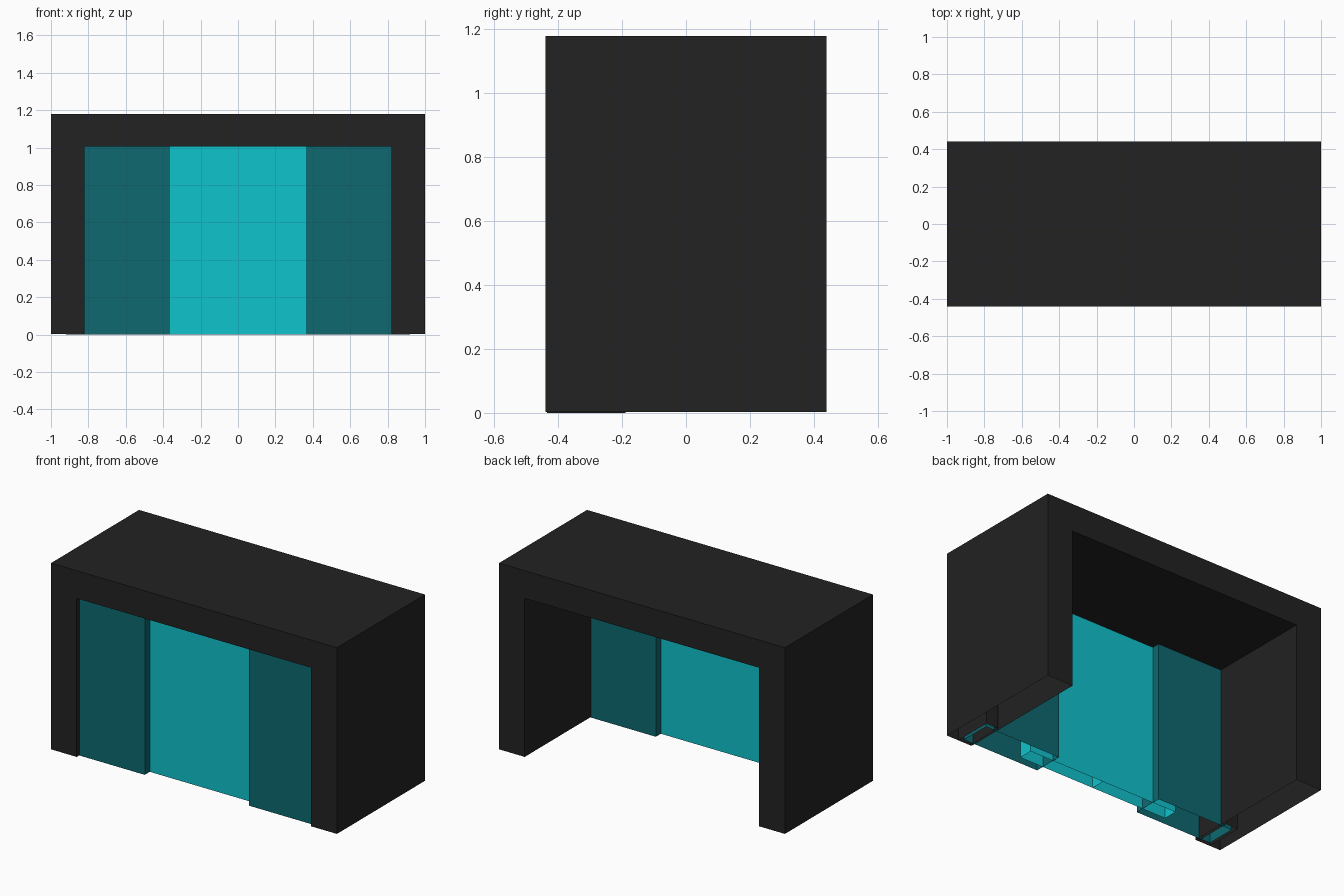
import bpy
import bmesh

default = bpy.data.objects.get("Cube")
if default:
    bpy.data.objects.remove(default, do_unlink=True)


def make_material(name, rgb):
    mat = bpy.data.materials.new(name)
    mat.use_nodes = True
    colour = (*rgb, 1.0)
    mat.diffuse_color = colour
    mat.node_tree.nodes["Principled BSDF"].inputs["Base Color"].default_value = colour
    return mat


charcoal = make_material("charcoal", (0.016, 0.016, 0.016))
bright_teal = make_material("bright teal", (0.005, 0.546, 0.604))
dark_teal = make_material("dark teal", (0.004, 0.141, 0.162))


def add_object(name, bm, mat):
    bmesh.ops.recalc_face_normals(bm, faces=bm.faces)
    # Shells stand open at floor level
    floor = [f for f in bm.faces if max(v.co.z for v in f.verts) < 0.01]
    bmesh.ops.delete(bm, geom=floor, context='FACES')
    mesh = bpy.data.meshes.new(name)
    bm.to_mesh(mesh)
    bm.free()
    mesh.materials.append(mat)
    obj = bpy.data.objects.new(name, mesh)
    bpy.context.collection.objects.link(obj)
    return obj


def open_box(name, x, y, z, mat):
    """Box without its floor, spanning the given (low, high) ranges."""
    bm = bmesh.new()
    bmesh.ops.create_cube(bm, size=1)
    for v in bm.verts:
        for axis, (low, high) in enumerate((x, y, z)):
            v.co[axis] = high if v.co[axis] > 0 else low
    return add_object(name, bm, mat)


# Frame: upside-down U profile extruded front to back
HALF, INNER, TOP, LINTEL, DEPTH, FOOT = 1.0, 0.82, 1.18, 1.005, 0.44, 0.003
profile = [(-HALF, FOOT), (-HALF, TOP), (HALF, TOP), (HALF, FOOT),
           (INNER, FOOT), (INNER, LINTEL), (-INNER, LINTEL), (-INNER, FOOT)]
bm = bmesh.new()
face = bm.faces.new([bm.verts.new((x, -DEPTH, z)) for x, z in profile])
extruded = bmesh.ops.extrude_face_region(bm, geom=[face], use_keep_orig=True)
for item in extruded["geom"]:
    if isinstance(item, bmesh.types.BMVert):
        item.co.y = DEPTH
add_object("frame", bm, charcoal)

# Sliding doors, side panels and the pockets inside the legs, on both sides
for side, sign in (("left", 1), ("right", -1)):
    def span(a, b):
        return tuple(sorted((sign * a, sign * b)))

    open_box(side + "_sliding_door", span(0, 0.53), (-0.36, -0.27), (0, 1.02), bright_teal)
    open_box(side + "_side_panel", span(0.365, 0.9), (-0.41, -0.22), (0, 1.03), dark_teal)
    open_box(side + "_pocket", span(0.835, 0.92), (-0.435, -0.19), (0, 1.04), charcoal)
